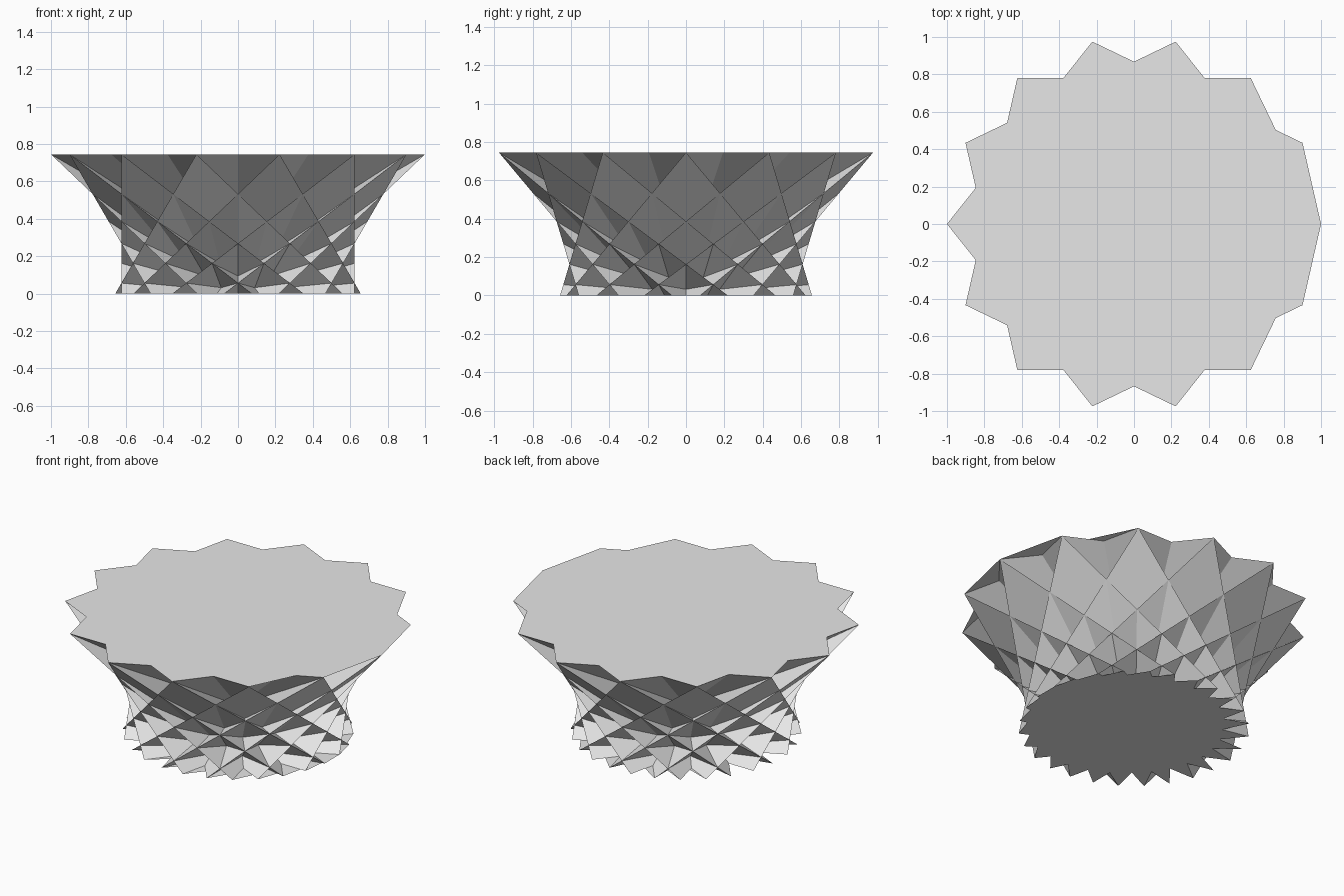
import bpy, bmesh
from math import sin, cos, pi, sqrt
from mathutils import Vector

cube = bpy.data.objects.get("Cube")
if cube:
    bpy.data.objects.remove(cube, do_unlink=True)

# Star cupola: a star rim joined by crossed squares and triangles to a finer star base
N, STEP = 14, 3
M, BASE_STEP = 2 * N, N - STEP
EDGE = 2 * sin(STEP * pi / N)
BASE_R = EDGE / (2 * sin(BASE_STEP * pi / M))
RUN = cos(STEP * pi / N) + BASE_R * cos(BASE_STEP * pi / M)
HEIGHT = sqrt(EDGE ** 2 - RUN ** 2)

grey = bpy.data.materials.new("plain grey")
grey.use_nodes = True
colour = (0.8, 0.8, 0.8, 1)
grey.diffuse_color = colour
grey.node_tree.nodes["Principled BSDF"].inputs["Base Color"].default_value = colour


def ring(count, radius, z, turn=0.0):
    angles = [2 * pi * (i + turn) / count for i in range(count)]
    return [Vector((radius * cos(a), radius * sin(a), z)) for a in angles]


def build(name, points, faces):
    """faces: (vertex indices, direction the face should look towards)"""
    bm = bmesh.new()
    verts = [bm.verts.new(p) for p in points]
    for loop, look in faces:
        face = bm.faces.new([verts[i] for i in loop])
        face.normal_update()
        if face.normal.dot(look) < 0:
            face.normal_flip()
    mesh = bpy.data.meshes.new(name)
    bm.to_mesh(mesh)
    bm.free()
    mesh.materials.append(grey)
    obj = bpy.data.objects.new(name, mesh)
    bpy.context.collection.objects.link(obj)


def star_fan(count, step, look):
    """Triangles from the first point to every edge of a star polygon"""
    order = [i * step % count for i in range(count)]
    return [((order[0], order[i], order[i + 1]), look) for i in range(1, count - 1)]


top = ring(N, 1, HEIGHT)
base = ring(M, BASE_R, 0, 0.5)

# Side walls: one square per rim edge, one triangle per rim point
half = N // 2
walls = []
for k in range(N):
    right = N + (2 * k - half + 1) % M
    left = N + (2 * k + half - 2) % M
    far = (k + STEP) % N
    far_left = N + (2 * (k + STEP) + half - 2) % M
    walls.append(((k, right, far_left, far), top[k] + top[far]))
    walls.append(((k, left, right), top[k]))
build("side_walls", top + base, walls)

# Flat lids
build("top_cap", top, star_fan(N, STEP, Vector((0, 0, 1))))
build("bottom_cap", base, star_fan(M, BASE_STEP, Vector((0, 0, -1))))
